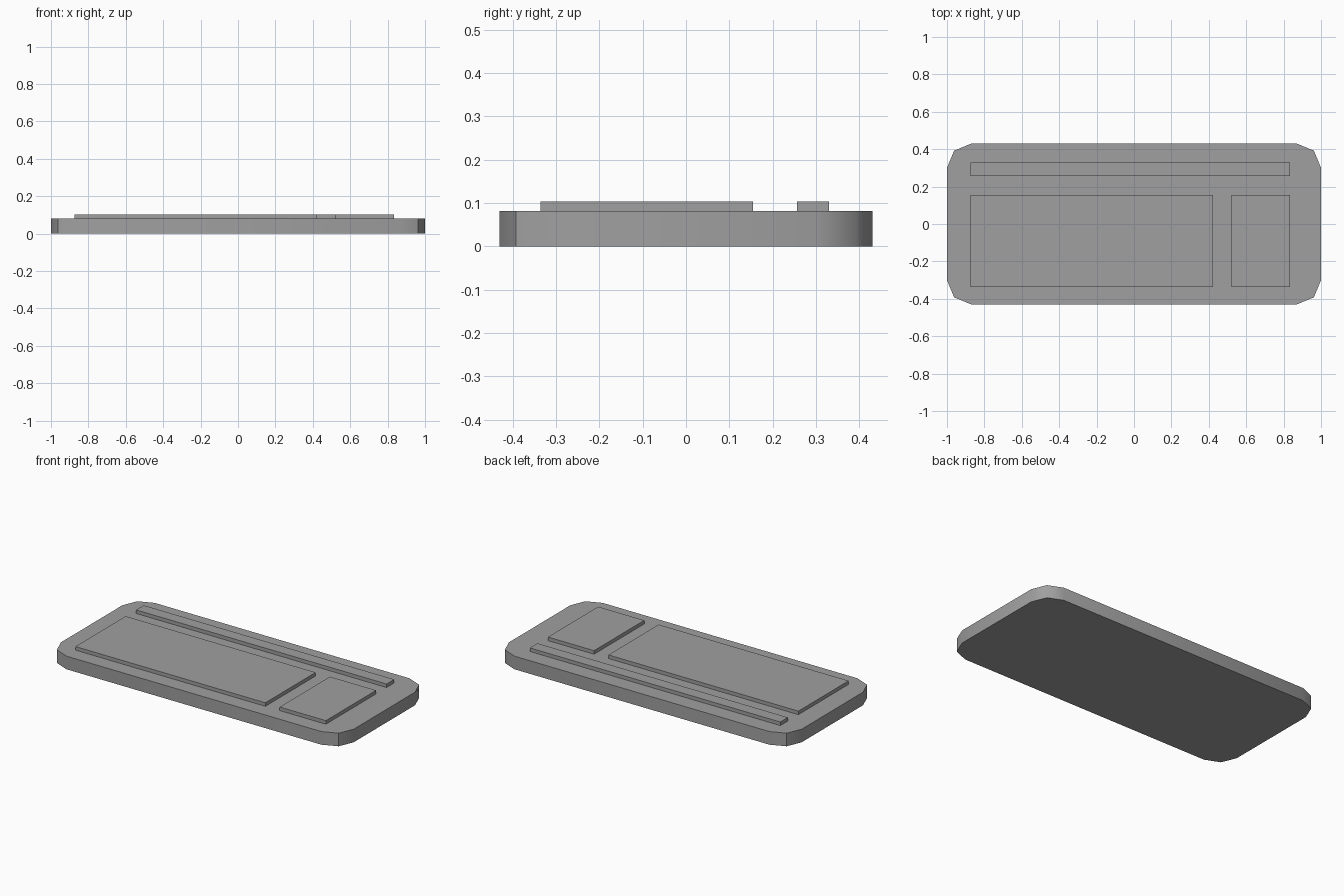
import bpy
import bmesh
from math import cos, sin, pi
from mathutils import Vector

cube = bpy.data.objects.get("Cube")
if cube:
    bpy.data.objects.remove(cube, do_unlink=True)

HALF_X, HALF_Y, RADIUS = 1.0, 0.43, 0.13
BASE_TOP, PAD_TOP = 0.081, 0.103

grey = bpy.data.materials.new("mid grey")
grey.use_nodes = True
colour = (0.35, 0.35, 0.35, 1)
grey.diffuse_color = colour
grey.node_tree.nodes["Principled BSDF"].inputs["Base Color"].default_value = colour


def slab(name, outline, bottom, top):
    """Extrude a counter-clockwise outline between two heights."""
    bm = bmesh.new()
    face = bm.faces.new([bm.verts.new((x, y, bottom)) for x, y in outline])
    result = bmesh.ops.extrude_face_region(bm, geom=[face], use_keep_orig=True)
    raised = [v for v in result["geom"] if isinstance(v, bmesh.types.BMVert)]
    bmesh.ops.translate(bm, vec=Vector((0, 0, top - bottom)), verts=raised)
    bmesh.ops.recalc_face_normals(bm, faces=bm.faces)
    mesh = bpy.data.meshes.new(name)
    bm.to_mesh(mesh)
    bm.free()
    mesh.materials.append(grey)
    obj = bpy.data.objects.new(name, mesh)
    bpy.context.collection.objects.link(obj)
    return obj


def pad(name, x0, x1, y0, y1):
    return slab(name, [(x0, y0), (x1, y0), (x1, y1), (x0, y1)], BASE_TOP, PAD_TOP)


# Base plate with two-segment rounded corners
outline = []
for corner, (sx, sy) in enumerate([(1, 1), (-1, 1), (-1, -1), (1, -1)]):
    for step in range(3):
        a = corner * pi / 2 + step * pi / 4
        outline.append((sx * (HALF_X - RADIUS) + RADIUS * cos(a),
                        sy * (HALF_Y - RADIUS) + RADIUS * sin(a)))
base = slab("base_plate", outline, 0, BASE_TOP)

# Smooth walls, crisp rims, and a crease at all corners but the back +x one
bm = bmesh.new()
bm.from_mesh(base.data)
for f in bm.faces:
    f.smooth = True
for e in bm.edges:
    a, b = (v.co for v in e.verts)
    upright = abs(a.z - b.z) > 0.01
    mid_corner = HALF_X - RADIUS < abs(a.x) < HALF_X and abs(a.y) < HALF_Y - 0.01
    e.smooth = upright and not (mid_corner and abs(a.x) < HALF_X - 0.01
                                and not (a.x > 0 and a.y > 0))
bm.to_mesh(base.data)
bm.free()

# Raised blocks on the top
pad("main_key_block", -0.875, 0.422, -0.336, 0.154)
pad("side_key_block", 0.52, 0.835, -0.336, 0.154)
pad("function_key_strip", -0.875, 0.835, 0.256, 0.33)
